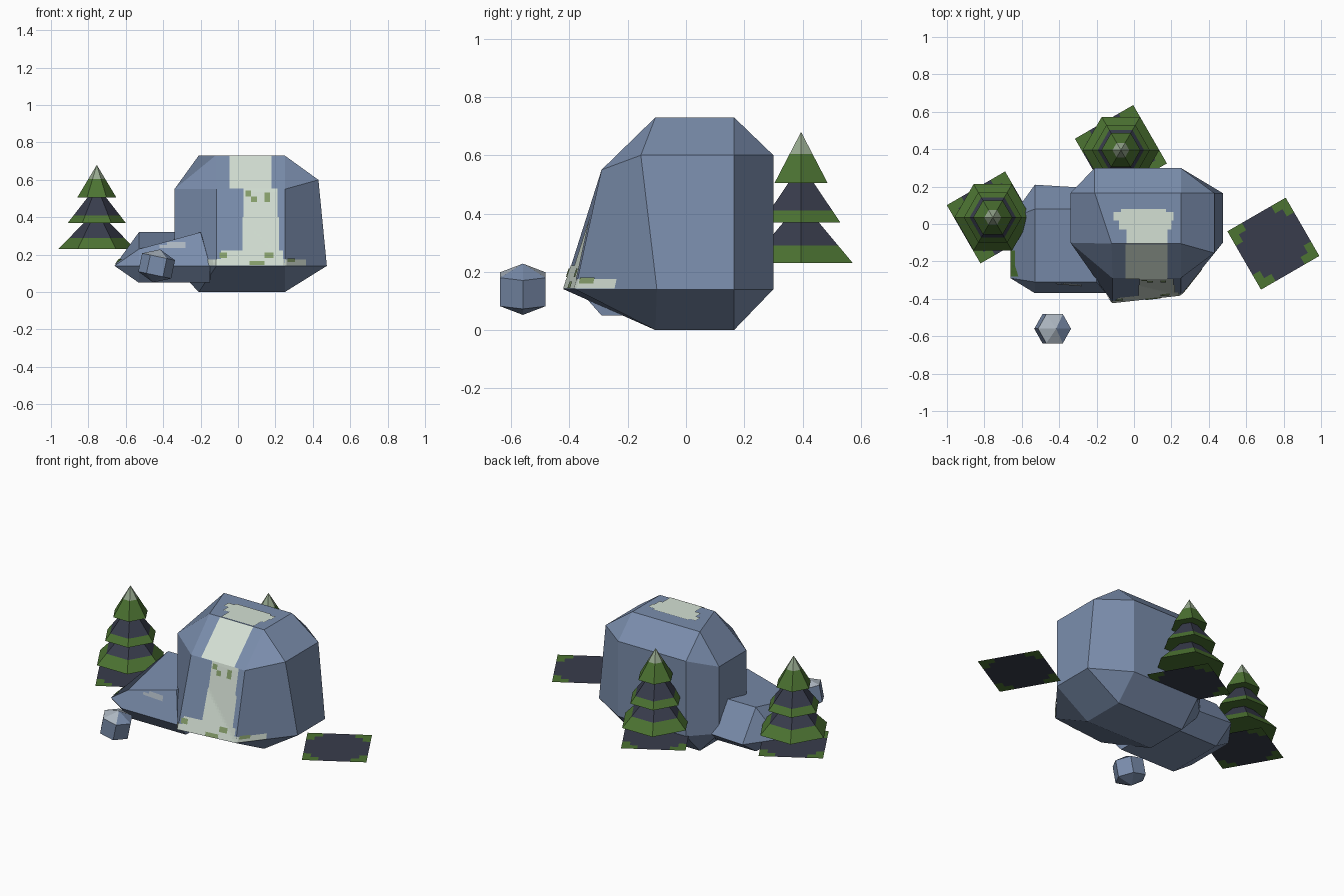
import bpy
import bmesh
import math
from mathutils import Vector, Matrix
from mathutils.bvhtree import BVHTree

if "Cube" in bpy.data.objects:
    bpy.data.objects.remove(bpy.data.objects["Cube"])


def make_material(name, *srgb):
    """Flat material from 0-255 display values."""
    linear = [((c / 255 + 0.055) / 1.055) ** 2.4 for c in srgb] + [1]
    mat = bpy.data.materials.new(name)
    mat.use_nodes = True
    mat.diffuse_color = linear
    mat.node_tree.nodes["Principled BSDF"].inputs["Base Color"].default_value = linear
    return mat


STONE = make_material("blue grey stone", 122, 141, 172)
SNOW = make_material("pale snow", 212, 224, 212)
FROST = make_material("grey frost", 172, 182, 192)
MOSS = make_material("moss", 136, 160, 108)
LEAF = make_material("leaf green", 76, 115, 50)
SLATE = make_material("dark slate", 56, 60, 76)
TIP = make_material("frosted tip", 150, 168, 142)


def finish(name, bm, materials, location=(0, 0, 0), closed=True):
    if closed:
        bmesh.ops.recalc_face_normals(bm, faces=bm.faces)
    mesh = bpy.data.meshes.new(name)
    bm.to_mesh(mesh)
    bm.free()
    for mat in materials:
        mesh.materials.append(mat)
    obj = bpy.data.objects.new(name, mesh)
    obj.location = location
    bpy.context.collection.objects.link(obj)
    return obj


def rock(name, top, rings, bottom):
    """Chamfered block: four corners, rings of eight, four corners."""
    bm = bmesh.new()
    top, bottom = [[bm.verts.new(p) for p in part] for part in (top, bottom)]
    rings = [[bm.verts.new(p) for p in ring] for ring in rings]
    for cap, ring in ((top, rings[0]), (bottom, rings[-1])):
        bm.faces.new(cap)
        for i in range(4):
            a, b, c = ring[2 * i], ring[2 * i + 1], ring[(2 * i + 2) % 8]
            bm.faces.new((cap[i], a, b))
            bm.faces.new((cap[i], b, c, cap[(i + 1) % 4]))
    for upper, lower in zip(rings, rings[1:]):
        for i in range(8):
            j = (i + 1) % 8
            bm.faces.new((upper[i], lower[i], lower[j], upper[j]))
    bmesh.ops.recalc_face_normals(bm, faces=bm.faces)
    tree = BVHTree.FromBMesh(bm)
    finish(name, bm, [STONE])
    return tree


def patch(name, surface, axis, sign, rects, mat, lift=0.004, cell=0.015):
    """Thin painted plate: rectangles projected onto a rock along an axis."""
    bm = bmesh.new()
    first, second = [k for k in range(3) if k != axis]
    direction = Vector((0, 0, 0))
    direction[axis] = -sign
    for u0, u1, v0, v1 in rects:
        nu = max(1, round((u1 - u0) / cell))
        nv = max(1, round((v1 - v0) / cell))
        grid = {}
        for i in range(nu + 1):
            for j in range(nv + 1):
                start = Vector((0, 0, 0))
                start[axis] = sign * 3
                start[first] = u0 + (u1 - u0) * i / nu
                start[second] = v0 + (v1 - v0) * j / nv
                hit, normal, _, _ = surface.ray_cast(start, direction)
                if hit:
                    grid[i, j] = bm.verts.new(hit + normal * lift)
        for i in range(nu):
            for j in range(nv):
                keys = [(i, j), (i + 1, j), (i + 1, j + 1), (i, j + 1)]
                if all(k in grid for k in keys):
                    face = bm.faces.new([grid[k] for k in keys])
                    face.normal_update()
                    if face.normal.dot(direction) > 0:
                        face.normal_flip()
    finish(name, bm, [mat], closed=False)


def lathe(profile, bands, sides=6):
    """Turned solid with one material index for each band of the profile."""
    bm = bmesh.new()
    rings = []
    for r, z in profile:
        angles = [2 * math.pi * k / sides for k in range(sides if r else 1)]
        rings.append([bm.verts.new((r * math.cos(a), r * math.sin(a), z)) for a in angles])
    for upper, lower, index in zip(rings, rings[1:], bands):
        for i in range(sides):
            j = (i + 1) % sides
            corners = [upper[i % len(upper)], lower[i % len(lower)],
                       lower[j % len(lower)], upper[j % len(upper)]]
            bm.faces.new(list(dict.fromkeys(corners))).material_index = index
    return bm


# Large boulder
top = [(-.12, -.105, .73), (.25, -.105, .73), (.25, .165, .73), (-.21, .165, .73)]
shoulder = [(-.34, -.1, .55), (-.115, -.29, .55), (.25, -.29, .55), (.43, -.155, .6),
            (.43, .165, .6), (.25, .3, .6), (-.21, .3, .6), (-.34, .165, .55)]
skirt = [(-.34, -.1), (-.115, -.42), (.25, -.38), (.475, -.1),
         (.475, .165), (.25, .3), (-.21, .3), (-.34, .165)]
base = [(-.21, -.105, 0), (.25, -.105, 0), (.25, .165, 0), (-.21, .165, 0)]
boulder = rock("large_boulder", top, [shoulder, [(x, y, .14) for x, y in skirt]], base)

# Snow running over the top and down the front, with moss spots
patch("snow_top", boulder, 2, 1,
      [(-.11, .21, .02, .065), (-.07, .17, .065, .08), (-.08, .2, -.03, .02),
       (-.04, .18, -.104, -.03)], SNOW)
patch("snow_front", boulder, 1, -1,
      [(-.045, .18, .55, .728), (.03, .21, .4, .55), (.025, .22, .22, .4),
       (-.09, .24, .175, .22), (-.16, .36, .142, .175)], SNOW)
patch("moss_front", boulder, 1, -1,
      [(.04, .07, .51, .54), (.07, .1, .48, .51), (.14, .17, .48, .53),
       (.06, .14, .142, .165), (.14, .19, .18, .21), (.26, .3, .16, .18),
       (-.1, -.06, .18, .21)], MOSS, lift=0.007)

# Small boulder
top = [(-.53, -.31, .23), (-.2, -.31, .32), (-.2, .08, .32), (-.53, .08, .32)]
skirt = [(-.66, -.29), (-.53, -.37), (-.15, -.37), (-.14, -.29),
         (-.14, .08), (-.2, .19), (-.53, .21), (-.66, .03)]
base = [(-.53, -.29, .05), (-.15, -.29, .05), (-.15, .08, .05), (-.53, .08, .05)]
small = rock("small_boulder", top, [[(x, y, .14) for x, y in skirt]], base)
patch("frost_streak", small, 1, -1,
      [(-.42, -.28, .235, .25), (-.38, -.28, .25, .265)], FROST)
patch("moss_edge", small, 0, -1, [(-.28, -.14, .145, .175)], LEAF)

# Tilted pebble with a frosted cap on one side
bm = lathe([(0, .09), (.09, .05), (.09, -.05), (0, -.09)], [0, 0, 0])
bmesh.ops.recalc_face_normals(bm, faces=bm.faces)
for face in bm.faces:
    if face.normal.z > 0.5 and face.normal.x < 0.1:
        face.material_index = 1
bmesh.ops.rotate(bm, verts=bm.verts, matrix=Matrix.Rotation(math.radians(12), 3, 'Y'))
finish("pebble", bm, [STONE, FROST], (-.435, -.56, .14))

# Three-tier fir trees
tiers = [(0, .68), (.045, .605), (.105, .505), (.05, .505), (.124, .41), (.155, .37),
         (.07, .37), (.147, .29), (.205, .23), (0, .23)]
bands = [2, 0, 0, 1, 0, 0, 1, 0, 0]
for name, x, y in (("left_fir_tree", -.755, .035), ("back_fir_tree", -.07, .395)):
    finish(name, lathe(tiers, bands), [LEAF, SLATE, TIP], (x, y, 0))

# Flat ground tiles with green corners
for name, x, y in (("left_tile", -.755, .035), ("back_tile", -.07, .39),
                   ("side_tile", .745, -.105)):
    bm = bmesh.new()
    bmesh.ops.create_grid(bm, x_segments=8, y_segments=8, size=.18)
    for face in bm.faces:
        centre = face.calc_center_median()
        if abs(centre.x) + abs(centre.y) > .26:
            face.material_index = 1
    tile = finish(name, bm, [SLATE, LEAF], (x, y, .14), closed=False)
    tile.rotation_euler.z = math.radians(30)
